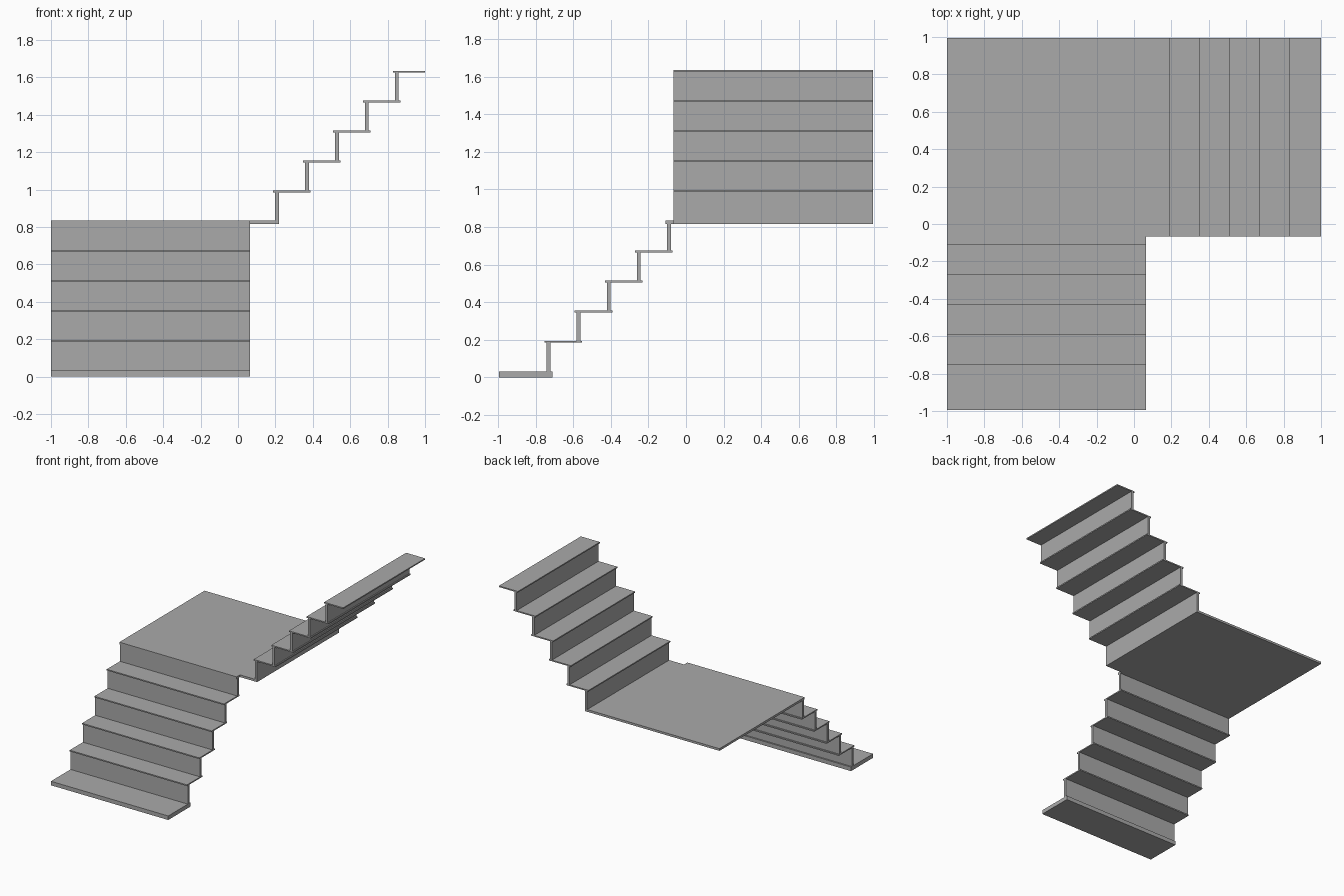
import bpy

cube = bpy.data.objects.get("Cube")
if cube:
    bpy.data.objects.remove(cube, do_unlink=True)

# Single plain grey material
grey = bpy.data.materials.new("plain_grey")
grey.use_nodes = True
colour = (0.40, 0.40, 0.40, 1)
grey.diffuse_color = colour
grey.node_tree.nodes["Principled BSDF"].inputs["Base Color"].default_value = colour


def box(name, x, y, z):
    """Box from (min, max) ranges on each axis."""
    bpy.ops.mesh.primitive_cube_add(size=1)
    ob = bpy.context.object
    ob.name = name
    ob.location = [(a + b) / 2 for a, b in (x, y, z)]
    ob.scale = [b - a for a, b in (x, y, z)]
    bpy.ops.object.transform_apply(location=True, rotation=False, scale=True)
    ob.data.materials.append(grey)
    return ob


STEP = 0.16          # rise and going of every step
BOARD = 0.01         # tread thickness
RISER = 0.02         # riser thickness
NOSE = 0.011         # tread overhang in front of its riser
DEPTH = 0.2          # full tread depth
BACK = 0.995
LANDING_TOP = 0.835
LOWER_X = (-1, 0.064)
UPPER_Y = (-0.066, BACK)
LOWER_START, UPPER_START = -0.741, 0.199   # front of each flight's first riser
BASE_TOP = 0.033

# Bottom slab and landing
box("bottom_slab", LOWER_X, (-BACK, -0.709), (0, BASE_TOP))
box("landing", LOWER_X, (-0.109, BACK), (LANDING_TOP - 0.018, LANDING_TOP))
box("landing_extension", (LOWER_X[1], UPPER_START + RISER), UPPER_Y,
    (LANDING_TOP - 0.018, LANDING_TOP))

# Lower flight climbs toward the back; its last riser meets the landing
for i in range(5):
    front = LOWER_START + i * STEP
    top = LANDING_TOP - (4 - i) * STEP
    under = top - (BOARD if i < 4 else 0.018)
    floor = BASE_TOP if i == 0 else top - STEP
    box(f"lower_riser_{i + 1}", LOWER_X, (front, front + RISER), (floor, under))
    if i < 4:
        box(f"lower_tread_{i + 1}", LOWER_X,
            (front - NOSE, front - NOSE + DEPTH), (under, top))

# Upper flight climbs toward the left; its last tread is cut short
for i in range(5):
    front = UPPER_START + i * STEP
    top = LANDING_TOP + (i + 1) * STEP
    box(f"upper_riser_{i + 1}", (front, front + RISER), UPPER_Y,
        (top - STEP, top - BOARD))
    box(f"upper_tread_{i + 1}", (front - NOSE, min(front - NOSE + DEPTH, 1)),
        UPPER_Y, (top - BOARD, top))
